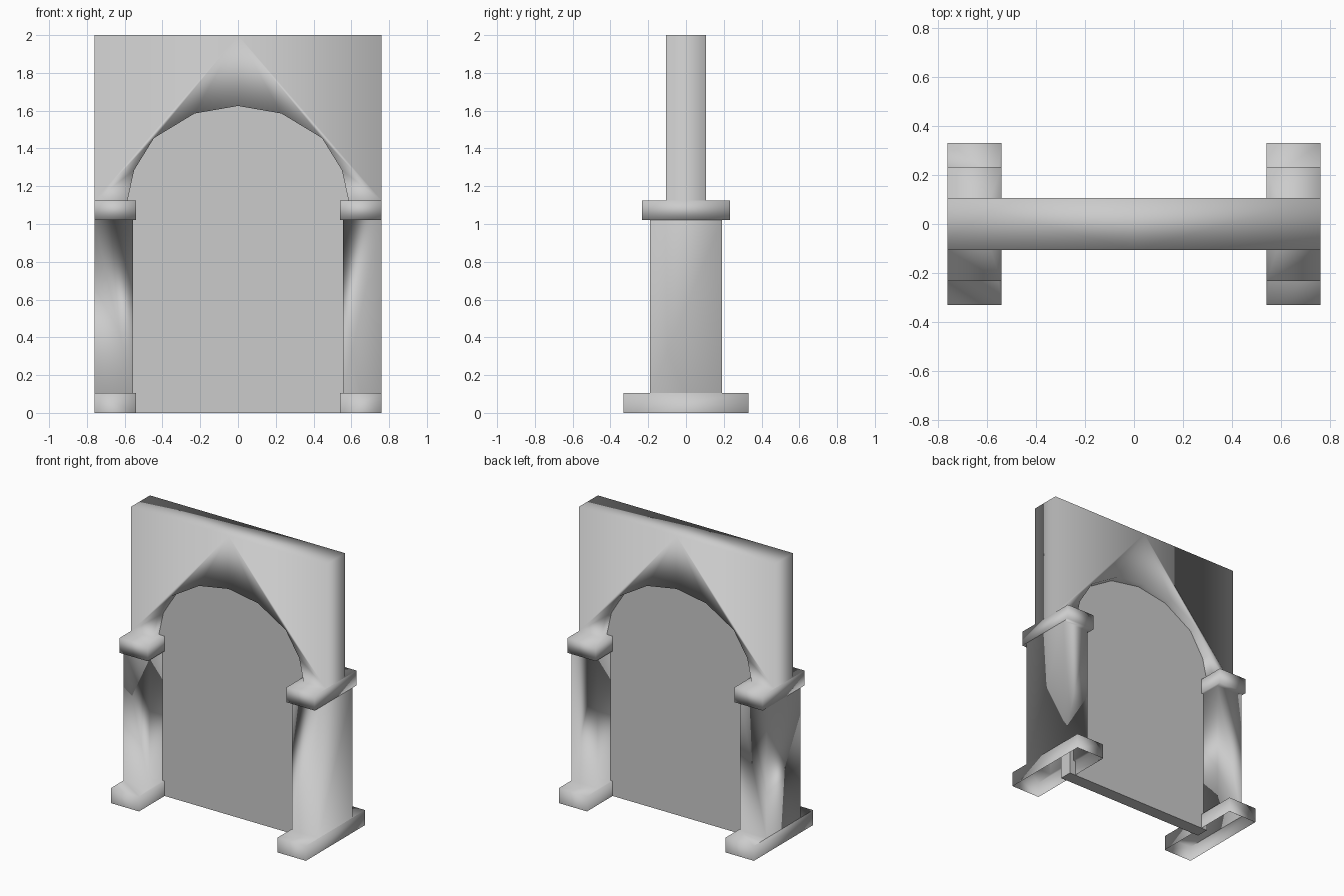
import bpy, bmesh

if "Cube" in bpy.data.objects:
    bpy.data.objects.remove(bpy.data.objects["Cube"])

stone = bpy.data.materials.new("pale_grey_stone")
stone.diffuse_color = (0.6, 0.6, 0.6, 1)
stone.use_nodes = True
stone.node_tree.nodes["Principled BSDF"].inputs["Base Color"].default_value = stone.diffuse_color

OUT, TOP, WALL = 0.76, 2.0, 0.105
# Half arch outline (x, z), from springing to crown
ARCH = [(0.585, 1.125), (0.55, 1.285), (0.445, 1.455), (0.23, 1.585), (0, 1.625)]


def finish(bm, name, smooth):
    mesh = bpy.data.meshes.new(name)
    for f in bm.faces:
        f.smooth = smooth
    bm.to_mesh(mesh)
    bm.free()
    mesh.materials.append(stone)
    obj = bpy.data.objects.new(name, mesh)
    bpy.context.collection.objects.link(obj)
    return obj


# Right half of the archway shell: base, pillar, capital, wall
bm = bmesh.new()
LEVELS = [(0, 0.54, 0.33), (0.105, 0.54, 0.33), (0.105, 0.555, 0.19),
          (1.02, 0.555, 0.19), (1.02, 0.54, 0.232), (1.125, 0.54, 0.232),
          (1.125, 0.585, WALL)]
prev = None
for z, x, d in LEVELS:
    ring = [bm.verts.new(p) for p in
            ((x, -d, z), (OUT, -d, z), (OUT, d, z), (x, d, z))]
    if prev:
        flat = prev[0].co.z == z
        for i in range(4):
            if flat and i == 1:      # outer side is flush, no ledge there
                continue
            j = (i + 1) % 4
            bm.faces.new((prev[i], prev[j], ring[j], ring[i]))
    prev = ring

# Wall faces around the arch
rows = []
for side, start, outer in ((-1, prev[0], prev[1]), (1, prev[3], prev[2])):
    y = side * WALL
    arch = [start] + [bm.verts.new((x, y, z)) for x, z in ARCH[1:]]
    crown = bm.verts.new((0, y, TOP))
    corner = bm.verts.new((OUT, y, TOP))
    bm.faces.new(arch + [crown, corner, outer])
    rows.append(arch + [crown, corner, outer])
front, back = rows
n = len(ARCH)
for i in list(range(n - 1)) + [n, n + 1]:    # soffit, top and outer side
    bm.faces.new((front[i], front[i + 1], back[i + 1], back[i]))
bmesh.ops.recalc_face_normals(bm, faces=bm.faces)
bm.normal_update()
top_face = max(bm.faces, key=lambda f: f.calc_center_median().z)
if top_face.normal.z < 0:
    bmesh.ops.reverse_faces(bm, faces=bm.faces)
archway = finish(bm, "archway", True)
mirror = archway.modifiers.new("mirror", 'MIRROR')
mirror.use_clip = True

# Flat panel filling the opening
bm = bmesh.new()
half = [(0.585, 0)] + ARCH
outline = half + [(-x, z) for x, z in reversed(half[:-1])]
face = bm.faces.new([bm.verts.new((x, -0.045, z)) for x, z in outline])
ext = bmesh.ops.extrude_face_region(bm, geom=[face], use_keep_orig=True)
bmesh.ops.translate(bm, vec=(0, 0.09, 0),
                    verts=[v for v in ext["geom"] if isinstance(v, bmesh.types.BMVert)])
bmesh.ops.recalc_face_normals(bm, faces=bm.faces)
finish(bm, "door_panel", False)
